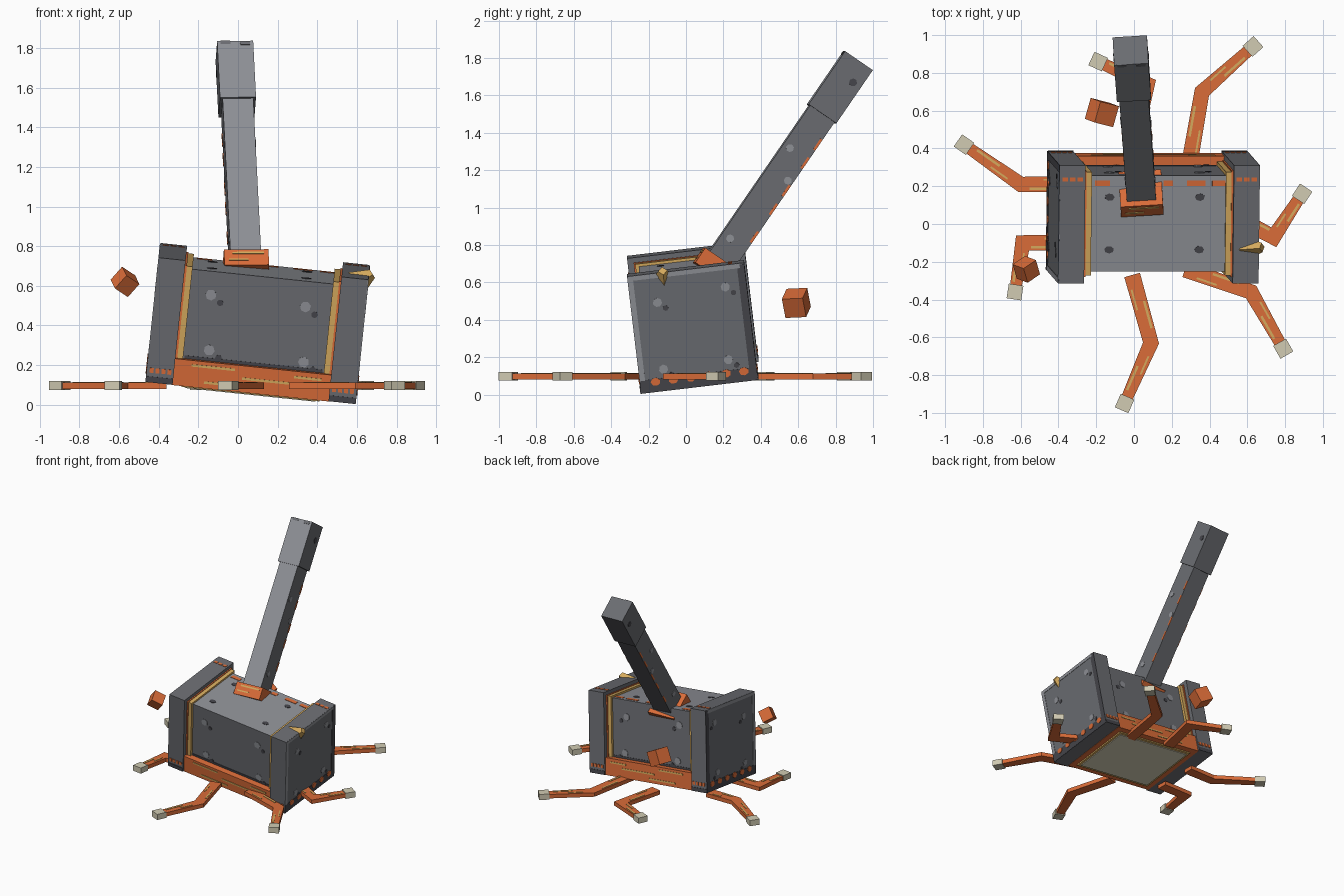
import bpy, bmesh, math, random
from mathutils import Matrix, Vector, Euler

random.seed(4)
if "Cube" in bpy.data.objects:
    bpy.data.objects.remove(bpy.data.objects["Cube"])


def material(name, r, g, b):
    m = bpy.data.materials.new(name)
    m.use_nodes = True
    m.diffuse_color = (r, g, b, 1)
    m.node_tree.nodes["Principled BSDF"].inputs["Base Color"].default_value = (r, g, b, 1)
    return m


STEEL = material("steel_grey", .145, .15, .165)
LIGHT = material("light_steel", .27, .28, .305)
DARK = material("dark_steel", .06, .06, .07)
RUST = material("rust_orange", .7, .15, .04)
TAN = material("worn_tan", .66, .4, .11)
BONE = material("pale_bone", .64, .6, .45)


def finish(name, bm, mats, frame=Matrix()):
    bmesh.ops.recalc_face_normals(bm, faces=bm.faces)
    me = bpy.data.meshes.new(name)
    bm.to_mesh(me)
    bm.free()
    for m in mats:
        me.materials.append(m)
    ob = bpy.data.objects.new(name, me)
    ob.matrix_world = frame
    bpy.context.collection.objects.link(ob)
    return ob


def box(name, size, pos, frame, mat, accent=None, facing=None):
    """Box in a frame; faces turned towards 'facing' take the accent colour."""
    bm = bmesh.new()
    bmesh.ops.create_cube(bm, size=1, matrix=Matrix.Translation(pos) @ Matrix.Diagonal((*size, 1)))
    bm.normal_update()
    if accent:
        for f in bm.faces:
            f.material_index = int(f.normal.dot(Vector(facing)) > .9)
    return finish(name, bm, [mat, accent] if accent else [mat], frame)


def spot(name, normal, pos, radius, frame, mat, stretch=1):
    """Thin irregular flake lying on a face."""
    n = Vector(normal)
    rot = n.to_track_quat('Z', 'Y').to_matrix().to_4x4()
    bm = bmesh.new()
    bmesh.ops.create_cone(bm, cap_ends=True, segments=7, radius1=radius, radius2=radius, depth=.006,
                          matrix=Matrix.Translation(pos) @ rot @ Matrix.Diagonal((stretch, 1, 1, 1))
                          @ Matrix.Rotation(random.random() * 3, 4, 'Z'))
    return finish(name, bm, [mat], frame)


# Tilted frame of the hammer head
HEAD = (Matrix.Translation((.1, .035, .41)) @ Matrix.Rotation(math.radians(6), 4, 'Y')
        @ Matrix.Rotation(math.radians(6.8), 4, 'X'))

# Head body, rusty base and underside panel
box("head_body", (.8, .51, .47), (0, 0, .035), HEAD, STEEL, LIGHT, (0, 0, 1))
box("head_base", (.8, .61, .135), (0, 0, -.2525), HEAD, RUST)
box("underside_rim", (.7, .52, .012), (0, 0, -.324), HEAD, TAN)
box("underside_panel", (.66, .48, .012), (0, 0, -.33), HEAD, BONE)

# End slabs with wear, and bands beside them
for s, side in ((-1, "right"), (1, "left")):
    box(side + "_slab", (.135, .63, .635), (s * .463, 0, 0), HEAD, STEEL)
    box(side + "_band", (.04, .55, .49), (s * .377, 0, .04), HEAD, TAN)
    box(side + "_band_lining", (.012, .565, .5), (s * .392, 0, .04), HEAD, RUST)
    out = s * .531
    box(side + "_slab_lower_wear", (.005, .63, .07), (out, 0, -.282), HEAD, DARK)
    box(side + "_slab_back_wear", (.005, .04, .56), (out, .295, .03), HEAD, DARK)
    box(side + "_slab_front_wear", (.005, .03, .56), (out, -.3, .03), HEAD, LIGHT)
    box(side + "_slab_top_wear", (.005, .6, .025), (out, -.01, .304), HEAD, LIGHT)
    for i in range(6):
        spot("slab_rust", (s, 0, 0), (out + s * .003, -.23 + i * .095, -.262), .022, HEAD, RUST, 1.2)
    for y, z in ((-.17, .16), (.2, .2), (.17, -.19), (-.18, -.2)):
        spot("slab_light_spot", (s, 0, 0), (out, y, z), .025, HEAD, LIGHT)
        spot("slab_dark_spot", (s, 0, 0), (out, y + .04, z - .035), .015, HEAD, DARK)
    for f in (-1, 1):
        box("slab_edge_wear", (.135, .005, .03), (s * .463, f * .316, -.302), HEAD, DARK)
        for dx in (-.045, -.015, .015, .045):
            box("slab_edge_rust", (.02, .006, .025), (s * .463 + dx, f * .317, -.255), HEAD, RUST)
    for dx in (-.04, 0, .04):
        box("slab_top_rust", (.03, .022, .005), (s * .463 + dx, .24, .318), HEAD, RUST)

# Wear on the body and streaks on the base
for f in (-1, 1):
    for x, z in ((-.25, .15), (.23, .14), (-.23, -.13), (.25, -.14)):
        spot("body_light_spot", (0, f, 0), (x, f * .256, z), .028, HEAD, LIGHT)
        spot("body_dark_spot", (0, f, 0), (x + .05, f * .256, z - .035), .017, HEAD, DARK)
    box("body_lower_wear", (.7, .005, .018), (0, f * .256, -.178), HEAD, DARK)
    for x, z, w in ((-.2, -.21, .22), (.1, -.25, .3), (-.12, -.29, .24), (.28, -.215, .14)):
        box("base_streak", (w, .005, .012), (x, f * .306, z), HEAD, TAN)
    for x in (-.26, .22):
        spot("top_dark_spot", (0, 0, 1), (x, f * .14, .27), .02, HEAD, DARK, 1.3)
for x, w in ((-.3, .08), (-.1, .06), (.05, .05), (.2, .1), (.32, .07)):
    box("top_edge_rust", (w, .03, .006), (x, .215, .27), HEAD, RUST)

# Leaning handle: frame origin at the collar top, z along the shaft
axis = Vector((-.042, .565, .824)).normalized()
depth = axis.cross(Vector((1, .06, .008))).normalized()
width = depth.cross(axis)
HANDLE = Matrix((width, depth, axis)).transposed().to_4x4()
HANDLE.translation = (.036, .188, .718)
FRONT = (0, -1, 0)
box("handle_shaft", (.155, .16, 1.1), (0, 0, .43), HANDLE, STEEL, LIGHT, FRONT)
box("handle_cap", (.182, .18, .345), (0, 0, 1.122), HANDLE, STEEL, LIGHT, FRONT)
box("handle_collar", (.225, .225, .095), (0, 0, -.045), HANDLE, RUST)
box("collar_streak", (.16, .005, .012), (.01, -.114, -.02), HANDLE, TAN)
box("collar_streak", (.1, .005, .01), (-.04, -.114, -.06), HANDLE, TAN)
for s in (-1, 1):
    for z, y in ((.12, -.03), (.7, -.04), (.55, .05)):
        spot("shaft_spot", (s, 0, 0), (s * .078, y, z), .022, HANDLE, LIGHT)
    for z in (.2, .38, .5, .68, .8):
        box("shaft_edge_rust", (.005, .014, .07), (s * .078, .073, z), HANDLE, RUST)
    spot("cap_spot", (s, 0, 0), (s * .091, .04, 1.18), .022, HANDLE, DARK)
for x, z in ((-.05, 1.285), (.05, 1.28)):
    box("cap_edge_wear", (.05, .005, .02), (x, -.09, z), HANDLE, STEEL)

# Jointed legs lying flat: start, knee and tip of each
LEGS = [((-.36, .21), (-.6, .21), (-.9, .42)),
        ((-.36, -.1), (-.59, -.1), (-.63, -.36)),
        ((-.01, -.27), (.09, -.63), (-.05, -.95)),
        ((.27, -.24), (.62, -.36), (.79, -.66)),
        ((.57, .02), (.74, -.07), (.89, .16)),
        ((.29, .3), (.36, .7), (.63, .94)),
        ((-.01, .4), (.07, .74), (-.19, .86))]
for start, knee, tip in LEGS:
    p = [Vector(q) for q in (start, knee, tip)]
    d1, d2 = (p[1] - p[0]).normalized(), (p[2] - p[1]).normalized()
    n1, n2 = Vector((-d1.y, d1.x)), Vector((-d2.y, d2.x))
    mid = (n1 + n2).normalized()
    sides = (n1 * .043, mid * .04 / mid.dot(n1), n2 * .03)
    bm = bmesh.new()
    rows = [[bm.verts.new((*(q + o * k), z)) for k, z in ((1, .08), (-1, .08), (-1, .112), (1, .112))]
            for q, o in zip(p, sides)]
    for a, b in zip(rows, rows[1:]):
        for i in range(4):
            bm.faces.new((a[i], a[i - 1], b[i - 1], b[i]))
    bm.faces.new(rows[0])
    bm.faces.new(rows[-1])
    finish("leg", bm, [RUST])
    # Foot block and worn streaks along each segment
    for a, b, d, k in ((p[0], p[1], d1, .024), (p[1], p[2], d2, -.016)):
        f = Matrix.Translation((*((a + b) / 2), 0)) @ Matrix.Rotation(math.atan2(d.y, d.x), 4, 'Z')
        length = (b - a).length
        box("leg_streak", (length * .4, .013, .004), (length * .1, k, .113), f, TAN)
        box("leg_side_streak", (length * .3, .01, .004), (-length * .15, -k, .113), f, TAN)
    box("foot", (.078, .078, .046), (length / 2, 0, .097), f, BONE)

# Loose rusty chunks and a pale chip stuck in the left slab
for pos, size, rot in (((-.57, -.24, .62), .09, (.6, .5, .6)), ((-.17, .59, .49), .115, (.05, .5, -.25))):
    f = Matrix.Translation(pos) @ Euler(rot).to_matrix().to_4x4()
    box("loose_chunk", (size, size, size), (0, 0, 0), f, RUST)
bm = bmesh.new()
bmesh.ops.create_cone(bm, cap_ends=True, segments=4, radius1=.07, radius2=.025, depth=.1)
finish("chip", bm, [TAN], Matrix.Translation((.635, -.125, .635)) @ Euler((.25, 1.0, .3)).to_matrix().to_4x4())
